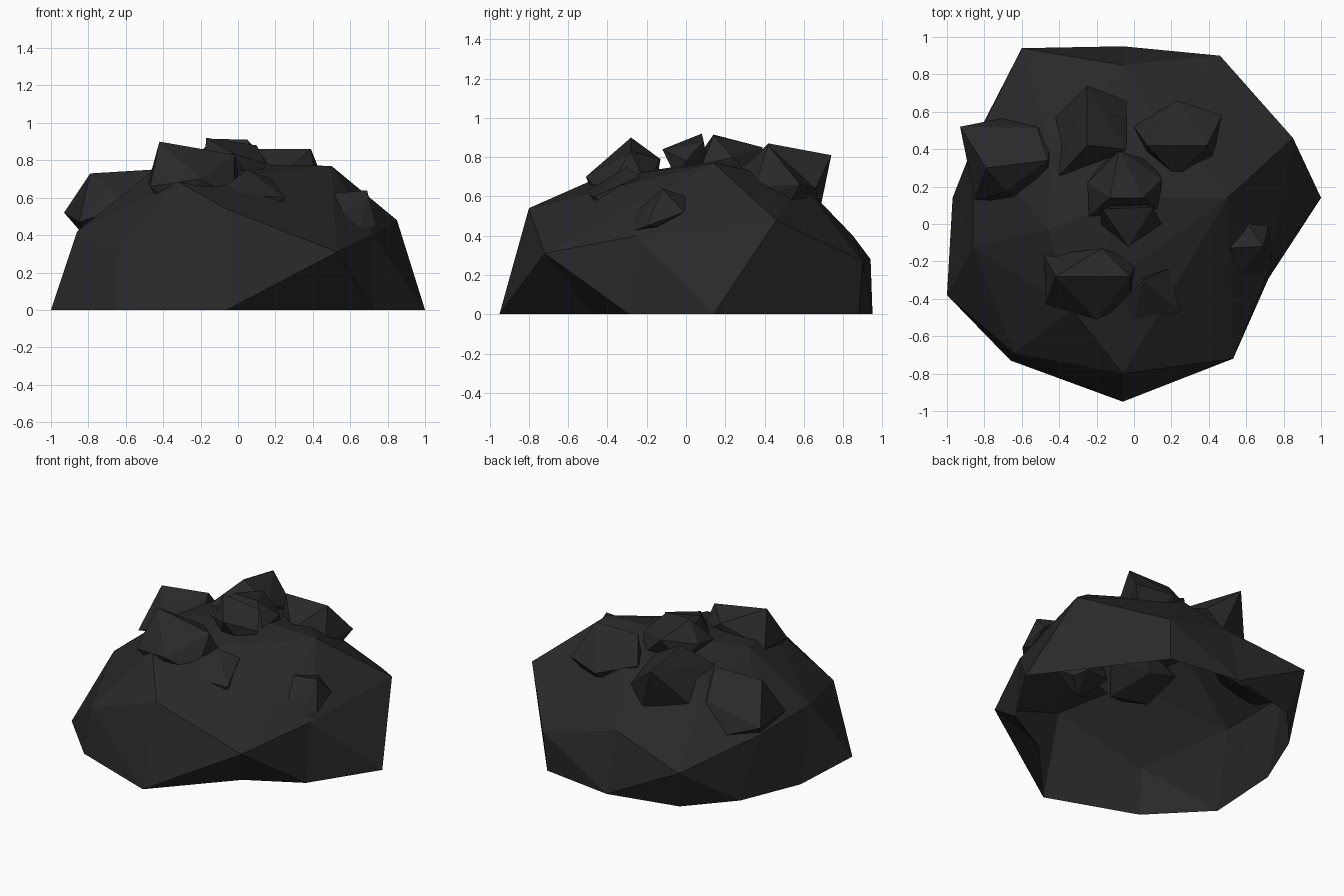
import bpy, bmesh
from mathutils import Vector

cube = bpy.data.objects.get("Cube")
if cube:
    bpy.data.objects.remove(cube, do_unlink=True)

rock_black = bpy.data.materials.new("rock_black")
rock_black.use_nodes = True
shade = (0.022, 0.022, 0.022, 1)
rock_black.diffuse_color = shade
rock_black.node_tree.nodes["Principled BSDF"].inputs["Base Color"].default_value = shade


def finish(name, bm):
    """Turn a bmesh into a flat shaded object."""
    mesh = bpy.data.meshes.new(name)
    bm.to_mesh(mesh)
    bm.free()
    mesh.materials.append(rock_black)
    obj = bpy.data.objects.new(name, mesh)
    bpy.context.collection.objects.link(obj)


def stitch(bm, outer, inner):
    """Fill the band between two closed rings, using the shorter diagonal."""
    i = j = 0
    n, m = len(outer), len(inner)
    while i < n or j < m:
        a, b = outer[i % n], inner[j % m]
        next_a, next_b = outer[(i + 1) % n], inner[(j + 1) % m]
        go_outer = (next_a.co - b.co).length < (next_b.co - a.co).length
        if j >= m or (i < n and go_outer):
            bm.faces.new((a, next_a, b))
            i += 1
        else:
            bm.faces.new((a, next_b, b))
            j += 1


# Mound: an open, faceted shell of three rings and a summit
ground_ring = [(-.06, -.95, 0), (.37, -.48, 0), (.72, -.29, 0), (1, .14, 0),
               (.44, .88, 0), (-.06, .95, 0), (-.54, .84, 0), (-.8, .55, 0),
               (-.97, .14, 0), (-1, -.38, 0), (-.66, -.73, 0)]
middle_ring = [(-.06, -.8, .54), (.53, -.72, .31), (.72, -.25, .4), (.85, .46, .48),
               (.46, .9, .27), (-.06, .85, .4), (-.6, .94, .28), (-.86, .42, .42),
               (-.86, -.12, .42), (-.64, -.69, .31)]
upper_ring = [(.5, .14, .77), (.1, .58, .68), (-.45, .42, .68),
              (-.46, -.03, .74), (-.33, -.46, .69)]
bm = bmesh.new()
rings = [[bm.verts.new(p) for p in ring] for ring in (ground_ring, middle_ring, upper_ring)]
stitch(bm, rings[0], rings[1])
stitch(bm, rings[1], rings[2])
summit = bm.verts.new((-.02, .14, .78))
for a, b in zip(rings[2], rings[2][1:] + rings[2][:1]):
    bm.faces.new((a, b, summit))
finish("mound", bm)


def chunk(name, centre, *corners):
    """Angular lump: hull of a few corners and their smaller reflections below."""
    bm = bmesh.new()
    centre = Vector(centre)
    for corner in map(Vector, corners):
        bm.verts.new(corner)
        bm.verts.new(centre - (corner - centre) * .75)
    hull = bmesh.ops.convex_hull(bm, input=bm.verts)
    spare = [v for v in hull["geom_interior"] if isinstance(v, bmesh.types.BMVert)]
    bmesh.ops.delete(bm, geom=spare, context='VERTS')
    bmesh.ops.recalc_face_normals(bm, faces=bm.faces)
    finish(name, bm)


# Loose lumps resting in the mound
chunk("left_chunk", (-.66, .35, .54), (-.93, .52, .52), (-.63, .58, .4), (-.43, .5, .53),
      (-.46, .34, .75), (-.79, .3, .73), (-.85, .13, .47), (-.6, .12, .55))
chunk("back_chunk", (-.22, .47, .65), (-.25, .74, .81), (-.42, .57, .57), (-.04, .66, .64),
      (-.25, .42, .87), (-.4, .26, .72), (-.04, .4, .75), (-.15, .68, .52))
chunk("back_side_chunk", (.24, .46, .65), (.07, .42, .86), (.39, .42, .86), (.23, .25, .72),
      (.47, .58, .66), (.23, .66, .64), (0, .52, .7), (.42, .35, .65))
chunk("summit_chunk", (-.05, .21, .72), (-.13, .14, .915), (.05, .14, .91), (-.08, .39, .85),
      (-.25, .22, .8), (-.24, .04, .77), (.15, .24, .8), (.13, .08, .76))
chunk("small_summit_chunk", (-.02, .02, .76), (-.17, .08, .92), (.1, .09, .88),
      (-.03, -.12, .84), (-.18, 0, .79), (.15, 0, .78))
chunk("front_chunk", (-.23, -.31, .65), (-.42, -.28, .9), (-.02, -.28, .83), (-.17, -.13, .79),
      (-.48, -.17, .68), (.02, -.2, .65), (-.2, -.51, .7), (-.47, -.43, .66), (-.02, -.42, .6))
chunk("small_front_chunk", (.09, -.37, .57), (.05, -.3, .75), (.18, -.24, .7),
      (.25, -.47, .6), (0, -.52, .62), (-.07, -.42, .66))
chunk("side_chunk", (.61, -.14, .52), (.47, -.13, .62), (.69, -.12, .64), (.61, 0, .6),
      (.72, -.01, .52), (.74, -.2, .45), (.66, -.28, .42), (.55, -.28, .5))
